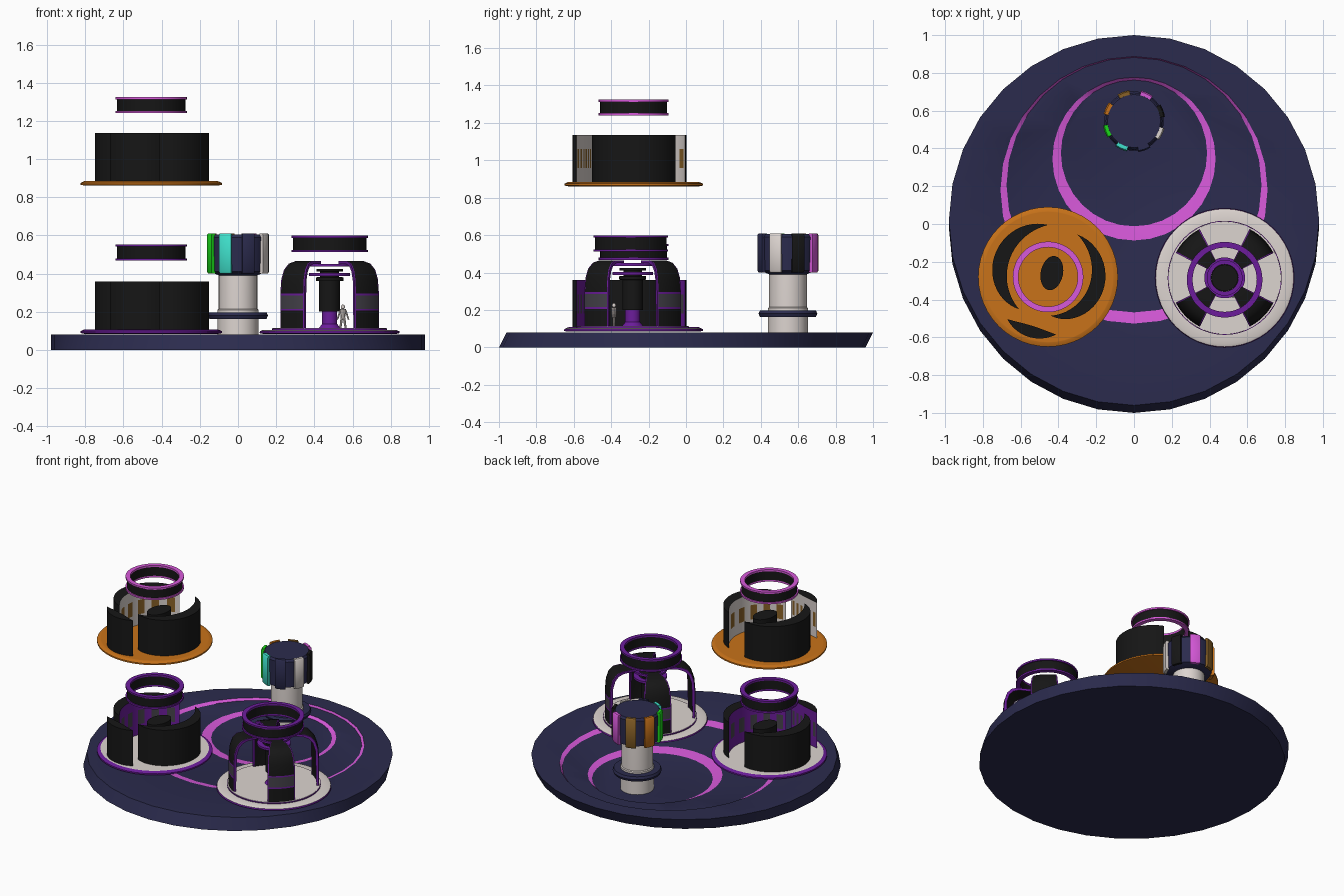
import bpy, bmesh, math
from mathutils import Vector

if "Cube" in bpy.data.objects:
    bpy.data.objects.remove(bpy.data.objects["Cube"])

COLOURS = {
    "navy": (.024, .024, .075), "white": (.72, .66, .63), "black": (.008, .008, .008),
    "orange": (.58, .17, .01), "magenta": (.68, .10, .70), "purple": (.15, .012, .33),
    "teal": (.05, .75, .60), "green": (.01, .70, .01), "brown": (.25, .12, .02),
    "grey glass": (.06, .055, .07)}
NAMES = list(COLOURS)
MATS = []
for label, rgb in COLOURS.items():
    m = bpy.data.materials.new(label)
    m.use_nodes = True
    m.diffuse_color = (*rgb, 1)
    m.node_tree.nodes["Principled BSDF"].inputs["Base Color"].default_value = (*rgb, 1)
    MATS.append(m)


def grid_mesh(name, rows, colour, close_u=False, close_v=False, caps=(None, None), ends=None):
    """Skin rows of points; colour(row, step) names each face's material."""
    bm = bmesh.new()
    vs = [[bm.verts.new(p) for p in row] for row in rows]
    n, k = len(rows), len(rows[0])

    def face(verts, label):
        bm.faces.new(verts).material_index = NAMES.index(label)

    for i in range(n if close_v else n - 1):
        for j in range(k if close_u else k - 1):
            a, b = vs[i], vs[(i + 1) % n]
            jj = (j + 1) % k
            face((a[j], a[jj], b[jj], b[j]), colour(i, j))
    if caps[0]:
        face(vs[0][::-1], caps[0])
    if caps[1]:
        face(vs[-1], caps[1])
    if ends:
        face([r[0] for r in vs], ends)
        face([r[-1] for r in vs][::-1], ends)
    bmesh.ops.recalc_face_normals(bm, faces=bm.faces)
    mesh = bpy.data.meshes.new(name)
    bm.to_mesh(mesh)
    bm.free()
    for mat in MATS:
        mesh.materials.append(mat)
    ob = bpy.data.objects.new(name, mesh)
    bpy.context.collection.objects.link(ob)
    bpy.ops.object.select_all(action='DESELECT')
    ob.select_set(True)
    bpy.context.view_layer.objects.active = ob
    bpy.ops.object.shade_smooth_by_angle(angle=math.radians(35))
    return ob


def polar(c, r, deg, z):
    a = math.radians(deg)
    return Vector((c[0] + r * math.cos(a), c[1] + r * math.sin(a), z))


def turned(name, c, profile, bands, sides=40, closed=False):
    """Full turn of an (r, z) profile; one colour per band."""
    rows = [[polar(c, r, 360 * j / sides, z) for j in range(sides)] for r, z in profile]
    caps = (None, None) if closed else (bands[0], bands[-1])
    return grid_mesh(name, rows, lambda i, j: bands[i], True, closed, caps)


def sector(name, c, profile, angles, colour, ends):
    """Part turn of a closed (r, z) profile with end caps."""
    rows = [[polar(c, r, a, z) for a in angles] for r, z in profile]
    return grid_mesh(name, rows, colour, close_v=True, ends=ends)


def rod(name, p, q, r0, r1, colour):
    p, q = Vector(p), Vector(q)
    rot = (q - p).to_track_quat('Z', 'Y')
    rows = [[o + rot @ polar((0, 0), r, 45 * j, 0) for j in range(8)]
            for o, r in ((p, r0), (q, r1))]
    return grid_mesh(name, rows, lambda i, j: colour, True, caps=(colour, colour))


# Leaning base disc with two off-centre sunken steps
STEPS = [(-.02, .98, 0), (.02, .98, .08), (.18, .707, .08),
         (.207, .675, .066), (.345, .432, .066), (.375, .387, .05)]
SHADES = ["navy", "navy", "magenta", "navy", "magenta"]
grid_mesh("base", [[polar((0, y), r, 11.25 * j, z) for j in range(32)] for y, r, z in STEPS],
          lambda i, j: SHADES[i], True, caps=("navy", "navy"))

# Pillar with collar and drum head
PILLAR = (0, .545)
turned("pillar", PILLAR, [(.107, .045), (.107, .21), (.101, .215), (.101, .385), (.1, .41)],
       ["white"] * 4)
turned("pillar_collar", PILLAR, [(.1, .163), (.15, .163), (.157, .18), (.15, .197), (.1, .197)],
       ["navy"] * 5, closed=True)
turned("drum_head", PILLAR, [(.1, .39), (.145, .41), (.15, .59), (.14, .605)], ["navy"] * 3)
PANELS = ["black", "magenta", "brown", "orange", "green", "teal", "navy", "white"]
for n, shade in enumerate(PANELS):
    mid = 20 + 45 * n
    sector(f"drum_panel_{shade}", PILLAR,
           [(.14, .4), (.158, .4), (.165, .41), (.165, .6), (.158, .61), (.14, .61)],
           [mid + 3 * s for s in range(-4, 5)], lambda i, j, s=shade: s, shade)


def floating_ring(name, c, r, z, h, trim):
    i, t = r - .03, .012
    profile = [(i, z), (r, z), (r, z + t), (r - .008, z + t), (r - .008, z + h - t),
               (r, z + h - t), (r, z + h), (i, z + h), (i, z + h - t), (i, z + t)]
    bands = [trim] * 3 + ["black"] + [trim] * 4 + ["black", trim]
    turned(name, c, profile, bands, 48, True)


# Crescent walled rooms: start angle, start radius, end angle, end radius, outer and inner bulge
CRESCENTS = {"right_wall": (55, .273, -86, .206, .06, -.018),
             "left_wall": (90, .275, 228, .23, .052, -.03),
             "front_wall": (226, .311, 278, .308, .024, -.037)}


def crescent(name, c, shape, z, h, inside, window):
    a0, r0, a1, r1, out, inn = shape
    n = 24

    def edge(bulge, height):
        pts = []
        for s in range(n + 1):
            t = s / n
            r = r0 + (r1 - r0) * t + bulge * 4 * t * (1 - t)
            pts.append(polar(c, r, a0 + (a1 - a0) * t, z + h * height))
        return pts

    rows = [edge(out, 0), edge(out, 1), edge(inn, 1), edge(inn, .7), edge(inn, .3), edge(inn, 0)]

    def colour(i, j):
        if i < 2 or i == 5:
            return "black"
        return window if i == 3 and j % 4 in (1, 2) else inside

    grid_mesh(name, rows, colour, close_v=True)


def room(name, c, z, rim, top, inside, window, trim):
    r = .37
    turned(name + "_floor", c, [(r - .02, z), (r, z + .004), (r, z + .014), (r - .022, z + .024),
                                (r - .026, z + .024)], [rim, rim, rim, top], 48)
    for part, shape in CRESCENTS.items():
        crescent(f"{name}_{part}", c, shape, z + .022, .253, inside, window)
    # oval core
    rows = []
    for height in (z + .02, z + .22):
        row = []
        for s in range(24):
            p = polar((0, 0), 1, 15 * s, 0)
            u, v = .058 * p.x, .09 * p.y
            row.append((c[0] + .02 + u + v * .2, c[1] + .02 + v - u * .2, height))
        rows.append(row)
    grid_mesh(name + "_core", rows, lambda i, j: "black", True, caps=("black", "black"))


ROOM = (-.455, -.28)
room("lower_room", ROOM, .084, "purple", "white", "purple", "grey glass", "purple")
floating_ring("lower_ring", ROOM, .187, .468, .085, "purple")
room("upper_room", ROOM, .861, "orange", "orange", "white", "brown", "magenta")
floating_ring("upper_ring", ROOM, .187, 1.24, .085, "magenta")

# Open pavilion of four curved shells
PAV = (.48, -.285)
turned("pavilion_floor", PAV, [(.35, .084), (.368, .088), (.365, .098), (.35, .104),
                               (.3, .104), (.298, .114)],
       ["purple", "purple", "white", "white", "purple", "white"][:4] + ["white"], 48)
turned("pavilion_plinth", PAV, [(.3, .1), (.302, .112), (.295, .112), (.295, .1)],
       ["purple"] * 4, 48, True)
SHELL = [(.29, .105), (.29, .205), (.29, .215), (.29, .285), (.29, .295), (.284, .37),
         (.268, .42), (.24, .452), (.2, .465), (.1, .465),
         (.1, .45), (.19, .45), (.228, .437), (.252, .41), (.268, .36), (.275, .105)]


def shell_colour(i, j):
    if j in (0, 11) or i in (1, 3, 9):
        return "purple"
    return "grey glass" if i == 2 else "black"


for n in range(4):
    mid = 45 + 90 * n
    spread = [-18, -16.5] + [-15 + 3 * s for s in range(1, 10)] + [16.5, 18]
    sector(f"pavilion_shell_{n + 1}", PAV, SHELL, [mid + a for a in spread],
           shell_colour, "purple")
floating_ring("pavilion_ring", (.48, -.295), .2, .512, .086, "purple")

# Pavilion column with flared foot and capital
turned("pavilion_column", PAV,
       [(.06, .11), (.04, .135), (.04, .2), (.055, .2), (.055, .36), (.072, .362),
        (.072, .38), (.05, .382), (.05, .41), (.07, .412), (.07, .425)],
       ["purple", "purple", "black", "black", "black", "black", "black", "black", "black", "black"], 32)
turned("column_halo", PAV, [(.072, .388), (.108, .388), (.108, .402), (.072, .402)],
       ["purple"] * 4, 40, True)
turned("ceiling_trim", PAV, [(.092, .436), (.108, .436), (.108, .45), (.092, .45)],
       ["purple"] * 4, 40, True)

# Small standing figure
FX, FY = .55, -.385
turned("figure_head", (FX, FY), [(.003, .213), (.009, .217), (.011, .225), (.008, .234),
                                 (.003, .237)], ["white"] * 4, 12)
rod("figure_torso", (FX, FY, .162), (FX, FY, .213), .011, .015, "white")
for side, s in (("left", 1), ("right", -1)):
    rod(f"figure_{side}_leg", (FX + s * .014, FY, .112), (FX + s * .006, FY, .168),
        .005, .007, "white")
    rod(f"figure_{side}_arm", (FX + s * .03, FY, .158), (FX + s * .013, FY, .208),
        .004, .005, "white")
